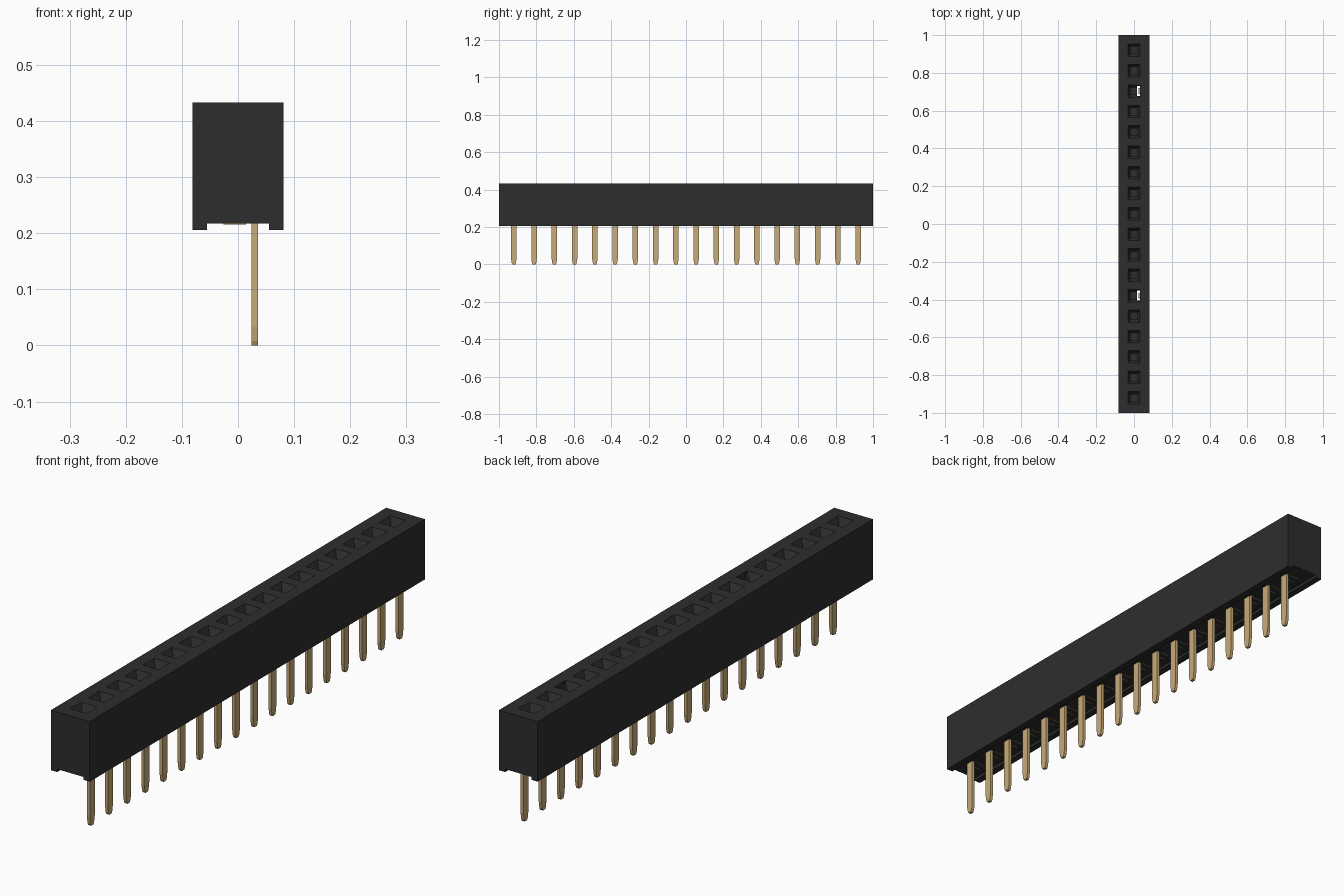
import bpy, bmesh

if "Cube" in bpy.data.objects:
    bpy.data.objects.remove(bpy.data.objects["Cube"], do_unlink=True)

COUNT, PITCH = 18, 0.1083
ROWS = [(i - (COUNT - 1) / 2) * PITCH for i in range(COUNT)]
OPEN_ROWS = [ROWS[5], ROWS[15]]
TOP, FLOOR, BOTTOM = 0.433, 0.217, 0.206


def material(name, rgb, roughness):
    m = bpy.data.materials.new(name)
    m.use_nodes = True
    m.diffuse_color = (*rgb, 1)
    bsdf = m.node_tree.nodes["Principled BSDF"]
    bsdf.inputs["Base Color"].default_value = (*rgb, 1)
    bsdf.inputs["Roughness"].default_value = roughness
    return m


black = material("black plastic", (0.027, 0.027, 0.027), 0.6)
gold = material("pale gold", (0.58, 0.41, 0.19), 0.5)


def finish(bm, name, mat):
    bmesh.ops.recalc_face_normals(bm, faces=bm.faces[:])
    me = bpy.data.meshes.new(name)
    bm.to_mesh(me)
    bm.free()
    me.materials.append(mat)
    ob = bpy.data.objects.new(name, me)
    bpy.context.collection.objects.link(ob)
    return ob


def loft(bm, rings):
    """Closed solid through equal-length rings of points."""
    loops = [[bm.verts.new(p) for p in r] for r in rings]
    n = len(loops[0])
    for a, b in zip(loops, loops[1:]):
        for i in range(n):
            bm.faces.new((a[i], a[(i + 1) % n], b[(i + 1) % n], b[i]))
    bm.faces.new(loops[0])
    bm.faces.new(loops[-1])


def rect(cx, cy, hx, hy, z):
    return [(cx - hx, cy - hy, z), (cx + hx, cy - hy, z),
            (cx + hx, cy + hy, z), (cx - hx, cy + hy, z)]


def box(bm, cx, cy, hx, hy, z0, z1):
    loft(bm, [rect(cx, cy, hx, hy, z0), rect(cx, cy, hx, hy, z1)])


def carve(target, cutter):
    mod = target.modifiers.new("carve", 'BOOLEAN')
    mod.operation, mod.solver, mod.object = 'DIFFERENCE', 'EXACT', cutter
    bpy.context.view_layer.objects.active = target
    bpy.ops.object.modifier_apply(modifier=mod.name)
    bpy.data.objects.remove(cutter, do_unlink=True)


# Housing: long block with a shallow channel underneath
profile = [(-0.081, BOTTOM), (-0.055, BOTTOM), (-0.055, FLOOR), (0.055, FLOOR),
           (0.055, BOTTOM), (0.081, BOTTOM), (0.081, TOP), (-0.081, TOP)]
bm = bmesh.new()
loft(bm, [[(x, y, z) for x, z in profile] for y in (-1, 1)])
housing = finish(bm, "housing", black)

# Funnel-mouthed sockets
bm = bmesh.new()
for y in ROWS:
    loft(bm, [rect(0, y, h, h, z) for h, z in
              ((0.018, 0.25), (0.018, 0.403), (0.033, TOP), (0.033, TOP + 0.02))])
carve(housing, finish(bm, "socket_cutter", black))

# Slots passing right through beside two of the sockets
bm = bmesh.new()
for y in OPEN_ROWS:
    box(bm, 0.0245, y, 0.0085, 0.027, 0.19, TOP + 0.02)
carve(housing, finish(bm, "slot_cutter", black))

# Flat pins with tapered tips
bm = bmesh.new()
for y in ROWS:
    loft(bm, [rect(0.03, y, 0.006, h, z) for h, z in
              ((0.007, 0), (0.011, 0.008), (0.015, 0.033), (0.015, 0.235))])
finish(bm, "pins", gold)

# Spring contacts: small leaves in the sockets, thin strips in the channel
bm = bmesh.new()
for y in ROWS:
    for s in (-1, 1):
        box(bm, s * 0.007, y, 0.002, 0.002, 0.245, 0.30)
        box(bm, -0.006, y + s * 0.015, 0.02, 0.0015, FLOOR - 0.001, FLOOR + 0.002)
finish(bm, "contacts", gold)
